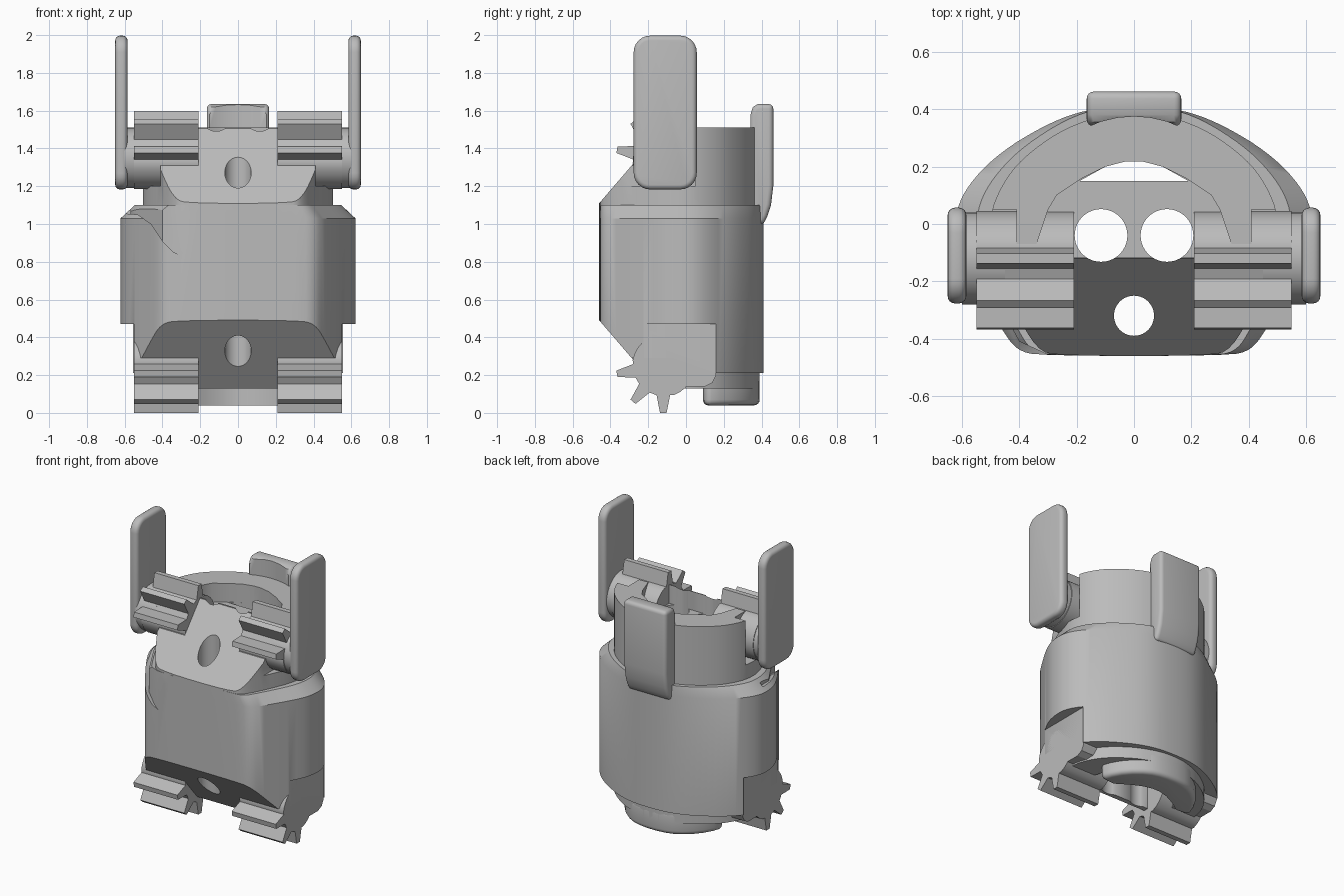
import bpy, bmesh, math
from mathutils import Matrix

if "Cube" in bpy.data.objects:
    bpy.data.objects.remove(bpy.data.objects["Cube"])

grey = bpy.data.materials.new("plain grey")
grey.use_nodes = True
GREY = (0.5, 0.5, 0.5, 1)
grey.diffuse_color = GREY
grey.node_tree.nodes["Principled BSDF"].inputs["Base Color"].default_value = GREY

MID = 0.8  # height about which the two ends mirror


def activate(ob):
    bpy.ops.object.select_all(action='DESELECT')
    ob.select_set(True)
    bpy.context.view_layer.objects.active = ob


def finish(name, bm):
    bmesh.ops.recalc_face_normals(bm, faces=bm.faces)
    me = bpy.data.meshes.new(name)
    bm.to_mesh(me)
    bm.free()
    me.materials.append(grey)
    ob = bpy.data.objects.new(name, me)
    bpy.context.collection.objects.link(ob)
    return ob


def loft(name, rings):
    """Closed solid through rings with equal point counts."""
    bm = bmesh.new()
    loops = [[bm.verts.new(p) for p in r] for r in rings]
    n = len(loops[0])
    for a, b in zip(loops, loops[1:]):
        for i in range(n):
            j = (i + 1) % n
            bm.faces.new((a[i], a[j], b[j], b[i]))
    bm.faces.new(loops[0])
    bm.faces.new(loops[-1])
    return finish(name, bm)


def upright(name, plan, z0, z1):
    return loft(name, [[(x, y, z) for x, y in plan] for z in (z0, z1)])


def sideways(name, profile, x0, x1):
    return loft(name, [[(x, y, z) for y, z in profile] for x in (x0, x1)])


def box(name, x, y, z):
    return sideways(name, [(y[0], z[0]), (y[1], z[0]), (y[1], z[1]), (y[0], z[1])], *x)


def cylinder(name, x, y, r, z0, z1):
    ring = [(x + r * math.cos(t * math.tau / 40), y + r * math.sin(t * math.tau / 40))
            for t in range(40)]
    return upright(name, ring, z0, z1)


def apply_mod(ob, kind, **kw):
    m = ob.modifiers.new(kind, kind)
    for k, v in kw.items():
        setattr(m, k, v)
    activate(ob)
    bpy.ops.object.modifier_apply(modifier=m.name)


def combine(ob, tool, op='DIFFERENCE'):
    apply_mod(ob, 'BOOLEAN', object=tool, operation=op, solver='EXACT')
    bpy.data.objects.remove(tool)


def smooth(ob, angle=32):
    activate(ob)
    bpy.ops.object.shade_smooth_by_angle(angle=math.radians(angle))


def bevel(ob, width, segments=4):
    apply_mod(ob, 'BEVEL', width=width, segments=segments,
              limit_method='ANGLE', angle_limit=math.radians(40))


def symmetric(half, rounds=2):
    """Mirror a half outline across x and round it by corner cutting."""
    pts = half + [(-x, y) for x, y in reversed(half)]
    for _ in range(rounds):
        out = []
        for i, (x, y) in enumerate(pts):
            u, v = pts[(i + 1) % len(pts)]
            out += [(.75 * x + .25 * u, .75 * y + .25 * v),
                    (.25 * x + .75 * u, .25 * y + .75 * v)]
        pts = out
    return pts


# Body: wide middle with chamfered shoulder, joined to a narrower core
belly = symmetric([(.33, -.46), (.41, -.44), (.46, -.37), (.6, -.14), (.625, -.02), (.615, .07),
                   (.56, .16), (.46, .255), (.32, .34), (.2, .39), (.08, .41)])
neck = symmetric([(.26, -.46), (.34, -.44), (.42, -.29), (.5, -.1), (.505, .03),
                  (.46, .14), (.39, .23), (.26, .325), (.13, .375), (.05, .39)])
body = loft("body", [[(x * s, y, z) for x, y in belly] for s, z in ((1, .21), (1, 1.03), (.88, 1.1))])

# Scalloped front corner on the right side
curve = [(-.27, .82), (-.34, .85), (-.4, .91), (-.46, 1.0), (-.53, 1.05), (-.66, 1.06)]
outline = curve + [(-.66, 1.3), (-.2, 1.3)]
scallop = loft("scallop_cutter", [[(x, y, z) for x, z in outline] for y in (-.6, 0)])
keep = upright("scallop_keep", [(-.27, -.47), (-.4, -.41), (-.57, -.1), (-.57, .3), (.2, .3), (.2, -.47)], .5, 1.4)
combine(scallop, keep)
combine(body, scallop)
combine(body, upright("core", neck, .13, 1.51), 'UNION')

# Cuts mirrored at top and bottom: front slope, gear bays
for s in (1, -1):
    def h(z):
        return MID + s * (z - MID)
    combine(body, sideways("slope_cutter", [(-.48, h(1.086)), (-.12, h(1.505)), (-.12, h(1.8)), (-.8, h(1.8)),
                                            (-.8, h(1.086))], -1, 1))
    for m in (1, -1):
        combine(body, box("bay_cutter", (m * .21, m * .8), (-.8, -.07), (h(1.31), h(1.9))))
for m in (1, -1):
    combine(body, box("shoulder_cutter", (m * .41, m * .8), (-.8, .05), (1.2, 1.9)))
    combine(body, box("hip_cutter", (m * .55, m * .8), (-.8, .16), (-.2, .47)))

# Hollow ends, back slot and vertical bores
cavity = symmetric([(.21, -.115), (.34, -.07), (.3, .05), (.27, .1), (.18, .16), (.1, .2), (.03, .218)], 0)
slot = symmetric([(.19, .15), (.1, .2), (.03, .218)], 0)
combine(body, upright("top_cavity", cavity, 1.38, 1.8))
combine(body, upright("bottom_cavity", cavity, -.2, .4))
combine(body, upright("slot_cutter", slot, -.2, 1.8))
combine(body, cylinder("front_bore", 0, -.32, .07, -.2, 1.8))
for m in (1, -1):
    combine(body, cylinder("rear_bore", m * .115, -.04, .092, -.2, 1.8))
smooth(body)

# Bottom lip: crescent around the back of the lower opening
lip_plan = symmetric([(.36, .08), (.36, .15), (.29, .27), (.18, .36), (.07, .39)], 1)
lip = upright("bottom_lip", lip_plan, .04, .2)
bevel(lip, .03)
combine(lip, upright("lip_cutter", cavity, -.2, .5))
smooth(lip)

# Partial gears: three teeth on the front outer arc, round elsewhere
AXLE_Y, AXLE_Z = -.12, 1.35


def gear_profile(s):
    polar = []
    for a in (90, 130, 170):
        polar += [(a - 13, .16), (a - 4, .25), (a + 4, .25), (a + 13, .16)]
    polar += [(a, .165) for a in range(190, 431, 12)]
    pts = [(AXLE_Y + r * math.cos(math.radians(a)), AXLE_Z + r * math.sin(math.radians(a)))
           for a, r in polar]
    return [(y, MID + s * (z - MID)) for y, z in pts]


for s, level in ((1, "upper"), (-1, "lower")):
    for m, side in ((1, "left"), (-1, "right")):
        smooth(sideways(f"{level}_{side}_gear", gear_profile(s), m * .21, m * .55), 25)

# Lower hip blocks behind the gears, flush with the gear ends
for m, side in ((1, "left"), (-1, "right")):
    hip = sideways(f"{side}_hip", [(-.15, .25), (-.02, .14), (.1, .14), (.14, .16), (.16, .2),
                                   (.16, .47), (-.15, .47)], m * .36, m * .55)

# Arms: tall rounded paddles on round hubs
for m, side in ((1, "left"), (-1, "right")):
    corners = []
    for cy, cz, a0 in ((-.03, 1.91, 0), (-.19, 1.91, 90), (-.19, 1.27, 180), (-.03, 1.27, 270)):
        for k in range(7):
            a = math.radians(a0 + k * 15)
            corners.append((cy + .087 * math.cos(a), cz + .087 * math.sin(a)))
    arm = sideways(f"{side}_arm", corners, m * .585, m * .65)
    bevel(arm, .025)
    smooth(arm)
    ring = [(AXLE_Y + .16 * math.cos(t * math.tau / 40), AXLE_Z + .16 * math.sin(t * math.tau / 40))
            for t in range(40)]
    smooth(sideways(f"{side}_arm_hub", ring, m * .45, m * .6))

# Back clip: upright tab with a hollowed inner face
clip = sideways("back_clip", [(.34, 1.03), (.34, 1.58), (.355, 1.62), (.38, 1.635), (.462, 1.635), (.462, 1.2),
                              (.45, 1.1), (.43, 1.04), (.405, .99)], -.165, .165)
bevel(clip, .025)
combine(clip, cylinder("clip_cutter", 0, .0, .375, 1.51, 1.8))
smooth(clip)
